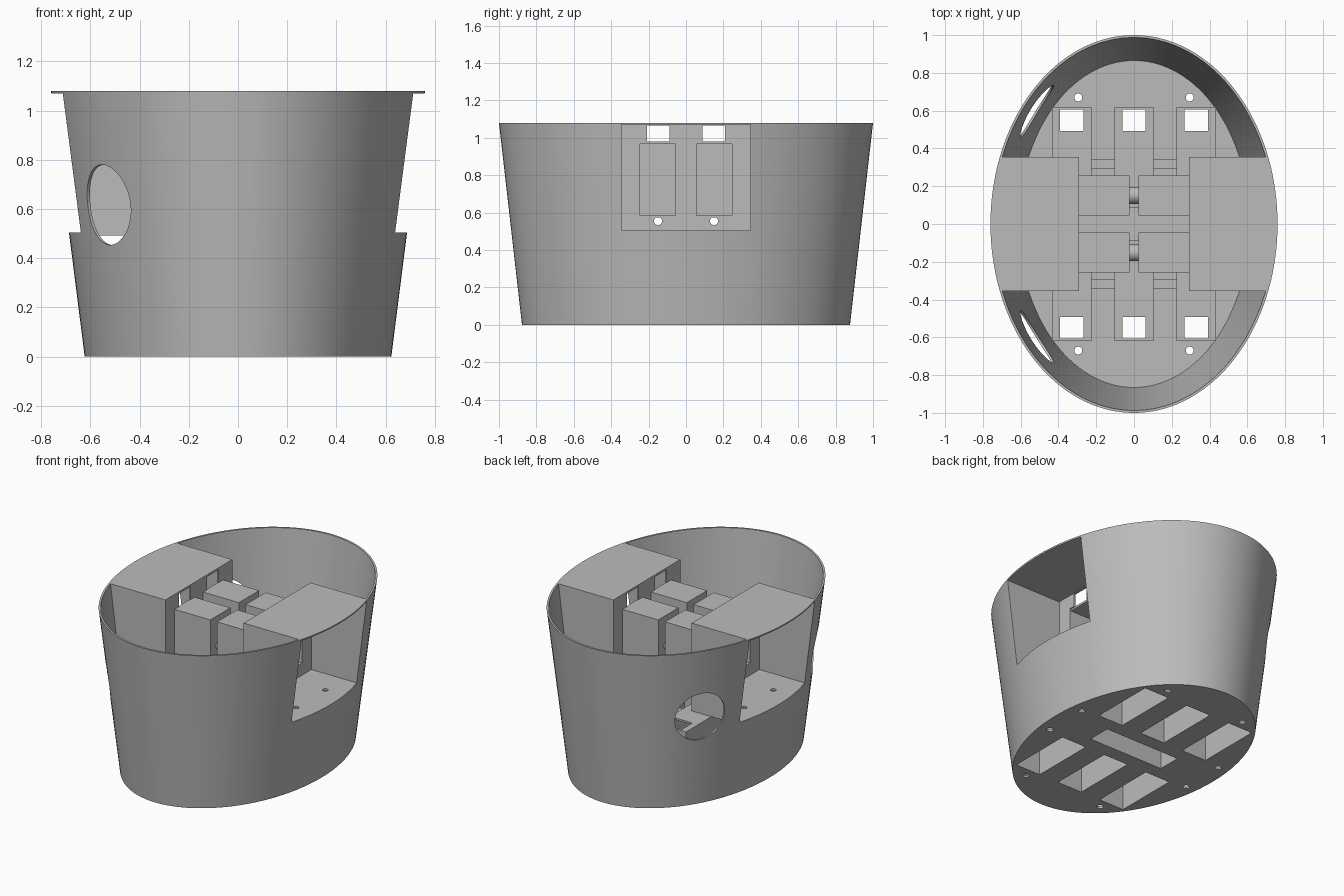
import bpy, bmesh, math
from mathutils import Matrix, Vector

if "Cube" in bpy.data.objects:
    bpy.data.objects.remove(bpy.data.objects["Cube"])

H = 1.08
grey = bpy.data.materials.new("light grey")
grey.diffuse_color = (0.5, 0.5, 0.5, 1)
grey.use_nodes = True
grey.node_tree.nodes["Principled BSDF"].inputs["Base Color"].default_value = grey.diffuse_color


def finish(name, bm):
    bmesh.ops.recalc_face_normals(bm, faces=bm.faces)
    me = bpy.data.meshes.new(name)
    bm.to_mesh(me)
    bm.free()
    me.materials.append(grey)
    ob = bpy.data.objects.new(name, me)
    bpy.context.collection.objects.link(ob)
    return ob


def box(name, x0, x1, y0, y1, z0, z1):
    bm = bmesh.new()
    bmesh.ops.create_cube(bm, size=1)
    for v in bm.verts:
        v.co = ((x0 + x1) / 2 + v.co.x * (x1 - x0),
                (y0 + y1) / 2 + v.co.y * (y1 - y0),
                (z0 + z1) / 2 + v.co.z * (z1 - z0))
    return finish(name, bm)


def rod(name, center, axis, r, length, seg=32):
    bm = bmesh.new()
    rot = Vector(axis).to_track_quat('Z', 'Y').to_matrix().to_4x4()
    bmesh.ops.create_cone(bm, cap_ends=True, segments=seg, radius1=r, radius2=r,
                          depth=length, matrix=Matrix.Translation(center) @ rot)
    return finish(name, bm)


def tub(name, inset, z0, z1, seg=144):
    """Solid tapered elliptical body, shrunk by inset."""
    bm = bmesh.new()
    rings = []
    for z in (z0, z1):
        t = z / H
        rx, ry = 0.623 + 0.137 * t - inset, 0.877 + 0.123 * t - inset
        rings.append([bm.verts.new((rx * math.cos(a), ry * math.sin(a), z))
                      for a in (2 * math.pi * i / seg for i in range(seg))])
    for i in range(seg):
        j = (i + 1) % seg
        bm.faces.new((rings[0][i], rings[0][j], rings[1][j], rings[1][i]))
    bm.faces.new(rings[0][::-1])
    bm.faces.new(rings[1])
    return finish(name, bm)


def boolean(ob, cutter, op='DIFFERENCE'):
    m = ob.modifiers.new("cut", 'BOOLEAN')
    m.operation, m.object, m.solver = op, cutter, 'EXACT'
    dg = bpy.context.evaluated_depsgraph_get()
    dg.update()
    me = bpy.data.meshes.new_from_object(ob.evaluated_get(dg))
    ob.modifiers.clear()
    ob.data = me
    bpy.data.objects.remove(cutter)


def span(s, a, b):
    """Range a..b mirrored by sign s."""
    return (a, b) if s > 0 else (-b, -a)


# Tapered oval shell with floor
shell = tub("shell", 0, 0, H)
boolean(shell, tub("cutter", 0.013, 0.012, H + 0.02))

# Side openings
for s in (-1, 1):
    boolean(shell, box("cutter", *span(s, 0.4, 1.2), -0.345, 0.345, 0.505, 1.07))

# Round ports at the left front and back
for s in (-1, 1):
    boolean(shell, rod("cutter", (-0.56, s * 0.625, 0.617), (-0.853, s * 0.523, 0),
                       0.163, 0.4, 64))

# Screw holes in the floor
for sx in (-1, 1):
    for sy in (-1, 1):
        for x, y in ((0.295, 0.67), (0.54, 0.15)):
            boolean(shell, rod("cutter", (sx * x, sy * y, 0), (0, 0, 1), 0.021, 0.1, 20))

# Six upright pockets, open below, each with a square hole on top
for sy in (-1, 1):
    for cx in (-0.33, 0, 0.33):
        y0, y1 = span(sy, 0.16, 0.62)
        i0, i1 = span(sy, 0.172, 0.608)
        pocket = box("pocket", cx - 0.104, cx + 0.104, y0, y1, 0.001, 0.49)
        boolean(pocket, box("cutter", cx - 0.092, cx + 0.092, i0, i1, -0.1, 0.478))
        boolean(pocket, box("cutter", cx - 0.062, cx + 0.062,
                            *span(sy, 0.492, 0.605), 0.4, 0.6))
        boolean(shell, box("cutter", cx - 0.092, cx + 0.092, i0, i1, -0.1, 0.1))

# Central channel, open below
channel = box("center_channel", -0.29, 0.29, -0.09, 0.09, 0.001, 0.49)
boolean(channel, box("cutter", -0.278, 0.278, -0.078, 0.078, -0.1, 0.478))
boolean(shell, box("cutter", -0.278, 0.278, -0.078, 0.078, -0.1, 0.1))

# Side bays: floor, walls and roof plate trimmed to the oval
for s in (-1, 1):
    bay = box("side_bay", *span(s, 0.29, 1.2), -0.355, 0.355, 0.492, H)
    boolean(bay, tub("cutter", 0.0005, -0.1, H + 0.1), 'INTERSECT')
    boolean(bay, box("cutter", *span(s, 0.303, 1.3), -0.345, 0.345, 0.505, 1.07))
    for t in (-1, 1):
        # Motor slot, wire window and screw holes
        boolean(bay, box("cutter", *span(s, 0.2, 0.4), *span(t, 0.055, 0.245), 0.585, 0.979))
        boolean(bay, box("cutter", *span(s, 0.2, 0.4), *span(t, 0.087, 0.208), 0.95, 1.066))
        boolean(bay, rod("cutter", (s * 0.3, t * 0.15, 0.555), (1, 0, 0), 0.022, 0.1, 20))
        boolean(bay, rod("cutter", (s * 0.54, t * 0.155, 0.5), (0, 0, 1), 0.018, 0.1, 20))

        # Motor holder reaching in from the bay wall
        holder = box("motor_holder", *span(s, 0.025, 0.295), *span(t, 0.045, 0.258), 0.573, 0.98)
        boolean(holder, box("cutter", *span(s, 0.037, 0.4), *span(t, 0.055, 0.245), 0.585, 0.966))

# Short tubes joining opposite holders
for t in (-1, 1):
    rod("joining_tube", (0, t * 0.152, 0.78), (1, 0, 0), 0.045, 0.054)

# Low ribs between the pockets
for sx in (-1, 1):
    for sy in (-1, 1):
        box("rib", *span(sx, 0.1, 0.23), *span(sy, 0.29, 0.345), 0.005, 0.45)

# Smooth curved walls, keep edges sharp
for ob in bpy.context.collection.objects:
    ob.select_set(True)
bpy.context.view_layer.objects.active = shell
bpy.ops.object.shade_smooth_by_angle(angle=math.radians(25))
